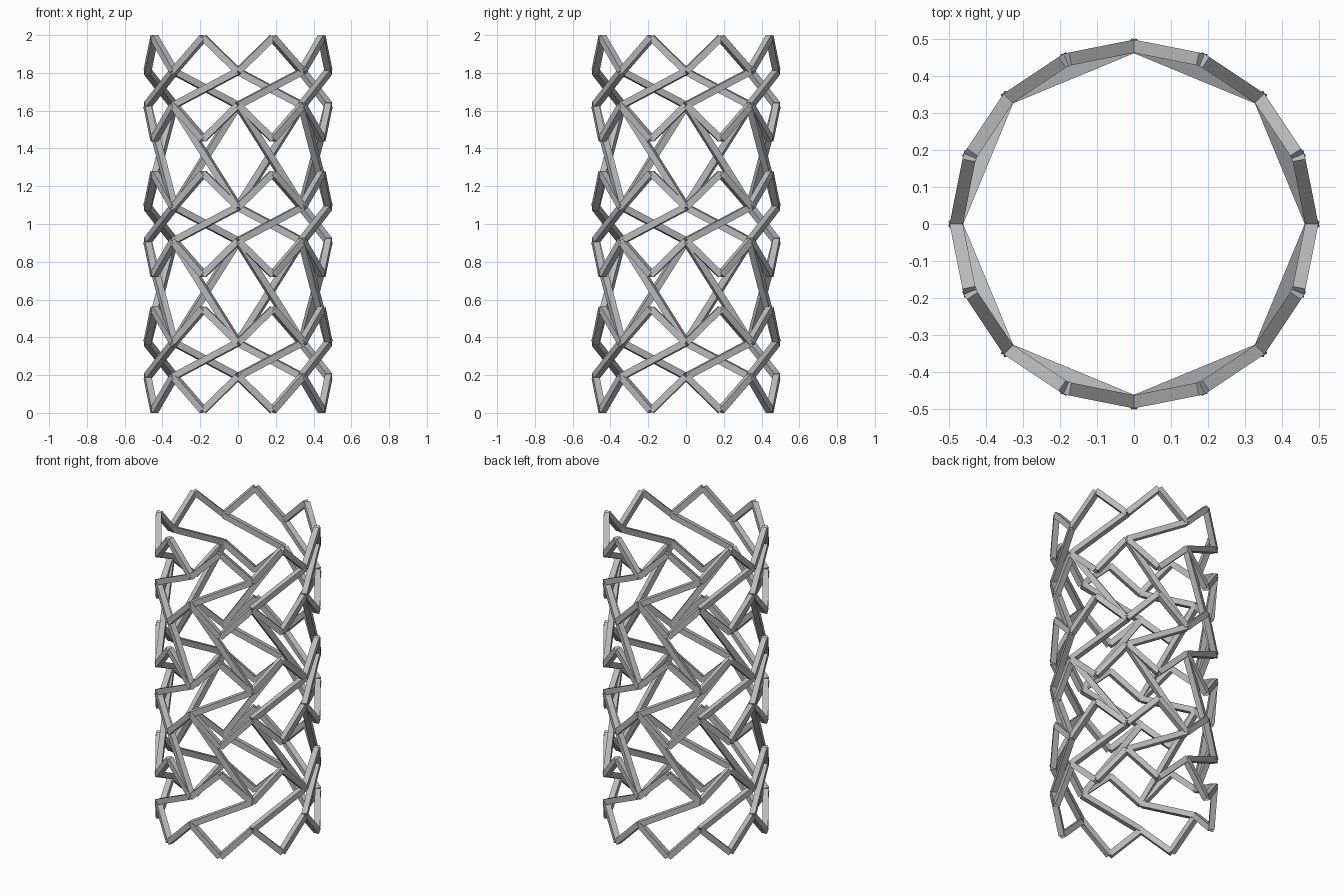
import bpy, bmesh, math
from mathutils import Vector, Matrix

if "Cube" in bpy.data.objects:
    bpy.data.objects.remove(bpy.data.objects["Cube"], do_unlink=True)

BAR = 0.035        # square strut thickness
RADIUS = 0.48      # centre line radius of the tube
MARGIN = 0.0128    # room for the square strut ends
STEP = (2 - 2 * MARGIN) / 11
TURN = math.tau / 16

steel = bpy.data.materials.new("grey steel")
steel.use_nodes = True
GREY = (0.5, 0.5, 0.5, 1)
steel.diffuse_color = GREY
steel.node_tree.nodes["Principled BSDF"].inputs["Base Color"].default_value = GREY


def node(slot, level):
    """Joint on the tube: slot counts around, level counts upward."""
    a = slot * TURN
    return Vector((RADIUS * math.cos(a), RADIUS * math.sin(a), MARGIN + level * STEP))


def add_strut(bm, start, end):
    """Square bar between two joints, one face turned outward."""
    p, q = node(*start), node(*end)
    mid, along = (p + q) / 2, (q - p).normalized()
    out = Vector((mid.x, mid.y, 0)).normalized()
    side = along.cross(out)
    frame = Matrix((side, out, along)).transposed().to_4x4()
    size = Matrix.Diagonal((BAR, BAR, (q - p).length, 1))
    bmesh.ops.create_cube(bm, size=1, matrix=Matrix.Translation(mid) @ frame @ size)


def build(name, struts):
    bm = bmesh.new()
    for start, end in struts:
        add_strut(bm, start, end)
    mesh = bpy.data.meshes.new(name)
    bm.to_mesh(mesh)
    bm.free()
    mesh.materials.append(steel)
    obj = bpy.data.objects.new(name, mesh)
    bpy.context.collection.objects.link(obj)


def zigzag(even_level, odd_level):
    levels = (even_level, odd_level)
    return [((i, levels[i % 2]), (i + 1, levels[(i + 1) % 2])) for i in range(16)]


def links(low, high):
    return [((i, low), (i + 2, high)) for i in range(0, 16, 2)]


# Three bands, each a lower and an upper zigzag ring joined by slanted links
for band in range(3):
    base = band * 4
    build(f"lower_ring_{band + 1}", zigzag(base + 1, base))
    build(f"short_links_{band + 1}", links(base + 1, base + 2))
    build(f"upper_ring_{band + 1}", zigzag(base + 2, base + 3))

# Long links slanting the other way between neighbouring bands
for band in range(2):
    base = band * 4
    build(f"long_links_{band + 1}", links(base + 5, base + 2))
